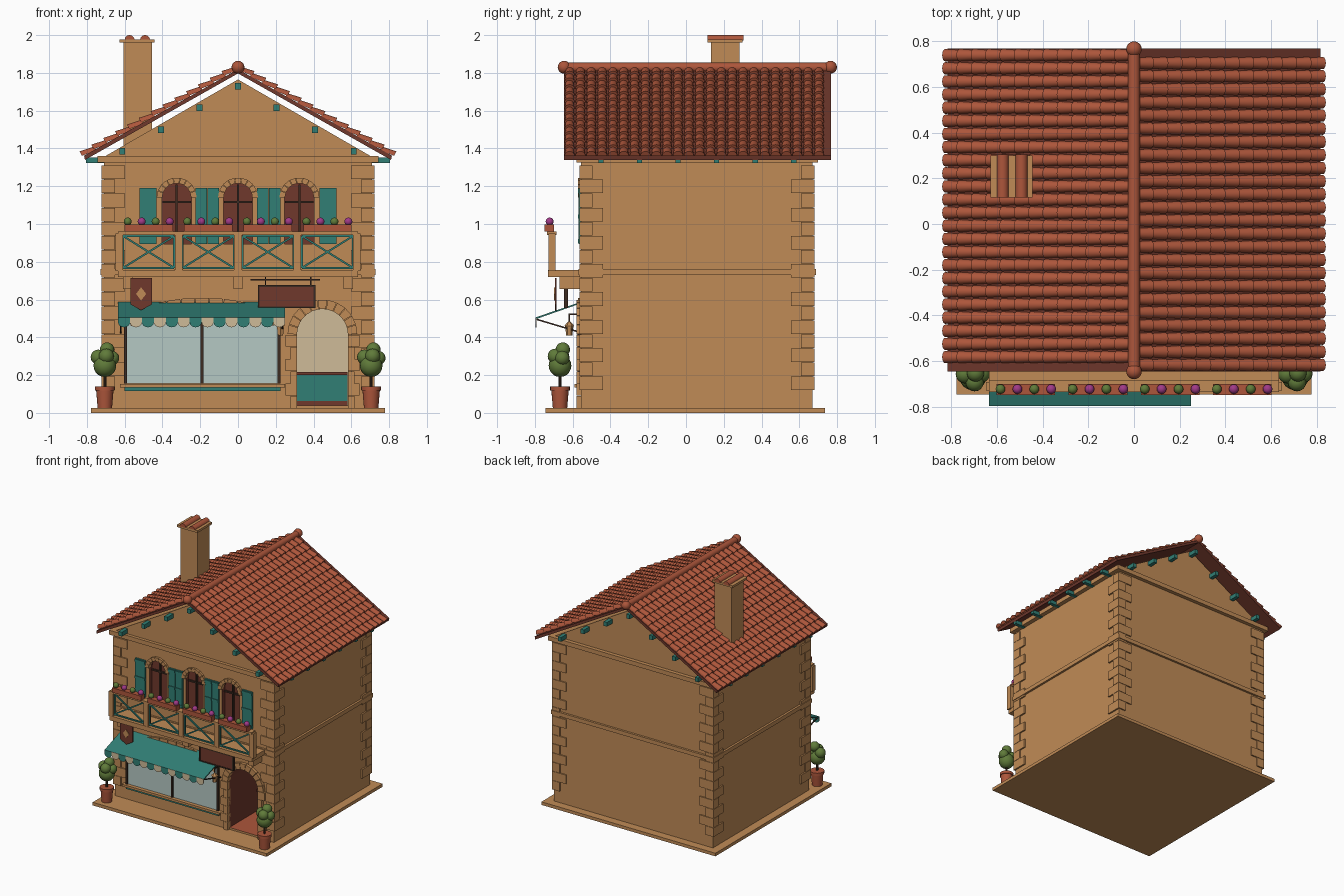
import bpy, bmesh
from math import sin, cos, pi, radians, atan
from mathutils import Vector, Matrix

if "Cube" in bpy.data.objects:
    bpy.data.objects.remove(bpy.data.objects["Cube"])


def colour(name, code):
    lin = []
    for i in (0, 2, 4):
        v = int(code[i:i + 2], 16) / 255
        lin.append(v / 12.92 if v < 0.04 else ((v + 0.055) / 1.055) ** 2.4)
    m = bpy.data.materials.new(name)
    m.use_nodes = True
    m.diffuse_color = (*lin, 1)
    m.node_tree.nodes["Principled BSDF"].inputs["Base Color"].default_value = (*lin, 1)
    return m


STONE = colour("sandstone", "C08B56")
CLAY = colour("terracotta", "AD563B")
TEAL = colour("teal paint", "317F75")
GLASS = colour("pale glass", "B5C8C4")
CREAM = colour("cream", "CFBB98")
MAROON = colour("maroon wood", "70382C")
LEAF = colour("leaf green", "607B3A")
PINK = colour("magenta flower", "A03A88")
DARK = colour("dark iron", "3C2B21")


def finish(name, bm, *mats, smooth=False):
    bmesh.ops.recalc_face_normals(bm, faces=bm.faces)
    me = bpy.data.meshes.new(name)
    bm.to_mesh(me)
    bm.free()
    ob = bpy.data.objects.new(name, me)
    bpy.context.collection.objects.link(ob)
    for m in mats:
        me.materials.append(m)
    if smooth:
        bpy.ops.object.select_all(action='DESELECT')
        ob.select_set(True)
        bpy.context.view_layer.objects.active = ob
        bpy.ops.object.shade_smooth_by_angle(angle=radians(40))
    return ob


def box(bm, x0, x1, y0, y1, z0, z1):
    mid = Vector((x0 + x1, y0 + y1, z0 + z1)) / 2
    size = Matrix.Diagonal((x1 - x0, y1 - y0, z1 - z0, 1))
    bmesh.ops.create_cube(bm, size=1, matrix=Matrix.Translation(mid) @ size)


def boxes(name, mat, items):
    bm = bmesh.new()
    for b in items:
        box(bm, *b)
    return finish(name, bm, mat)


def beam(bm, p, q, w):
    p, q = Vector(p), Vector(q)
    turn = (q - p).to_track_quat('Z', 'Y').to_matrix().to_4x4()
    bmesh.ops.create_cube(bm, size=1, matrix=Matrix.Translation((p + q) / 2) @ turn
                          @ Matrix.Diagonal((w, w, (q - p).length, 1)))


def prism(bm, pts, a, b, axis='y'):
    def put(p, t):
        return (p[0], t, p[1]) if axis == 'y' else (t, p[0], p[1])
    lo = [bm.verts.new(put(p, a)) for p in pts]
    hi = [bm.verts.new(put(p, b)) for p in pts]
    bm.faces.new(lo)
    bm.faces.new(hi[::-1])
    for i in range(len(pts)):
        j = (i + 1) % len(pts)
        bm.faces.new((lo[i], hi[i], hi[j], lo[j]))


def cone(bm, x, y, z0, z1, r0, r1, n=20):
    bmesh.ops.create_cone(bm, cap_ends=True, segments=n, radius1=r0, radius2=r1, depth=z1 - z0,
                          matrix=Matrix.Translation((x, y, (z0 + z1) / 2)))


def ball(bm, x, y, z, r):
    bmesh.ops.create_uvsphere(bm, u_segments=16, v_segments=10, radius=r,
                              matrix=Matrix.Translation((x, y, z)))


def arch(cx, r, z0, spring, n=14):
    arc = [(cx + r * cos(pi * i / n), spring + r * sin(pi * i / n)) for i in range(n + 1)]
    return [(cx + r, z0)] + arc + [(cx - r, z0)]


def voussoirs(bm, cx, cz, r0, r1, a0, a1, n, y0, y1):
    step = (a1 - a0) / n
    for i in range(n):
        s, e = a0 + step * (i + 0.03), a0 + step * (i + 0.97)
        prism(bm, [(cx + r * cos(a), cz + r * sin(a))
                   for r, a in ((r0, s), (r1, s), (r1, e), (r0, e))], y0, y1)


FRONT, BACK, SIDE = -0.555, 0.67, 0.71
WINDOWS = (-0.325, 0, 0.325)
DOOR = 0.447

# House body with the doorway and window recesses cut in
bm = bmesh.new()
prism(bm, [(-SIDE, 0.02), (SIDE, 0.02), (SIDE, 1.355), (0, 1.765), (-SIDE, 1.355)], FRONT, BACK)
body = finish("house_body", bm, STONE, MAROON, CLAY, CREAM)
bm = bmesh.new()
prism(bm, arch(DOOR, 0.135, 0.04, 0.415), -0.7, -0.1)
for x in WINDOWS:
    prism(bm, arch(x, 0.078, 0.895, 1.14), -0.7, -0.52)
cutter = finish("opening_cutter", bm, STONE)
cutter.hide_render = True
mod = body.modifiers.new("openings", 'BOOLEAN')
mod.object, mod.solver = cutter, 'EXACT'
bpy.context.view_layer.objects.active = body
bpy.ops.object.modifier_apply(modifier=mod.name)
bpy.data.objects.remove(cutter)
for f in body.data.polygons:
    c, n = f.center, f.normal
    f.material_index = 0
    if abs(c.x) < 0.7 and FRONT + 0.002 < c.y < 0.6 and 0.03 < c.z < 1.3:
        f.material_index = 1
        if c.z < 0.7 and n.z > 0.5:
            f.material_index = 2
        elif c.z < 0.7 and n.y < -0.5:
            f.material_index = 3

# Base slab, string courses and corner stones
boxes("base_slab", STONE, [(-0.777, 0.777, -0.745, 0.735, 0, 0.025)])
boxes("string_courses", STONE, [(-0.727, 0.727, -0.57, 0.687, 0.73, 0.762),
                                (-0.745, 0.745, -0.58, 0.7, 1.325, 1.36)])
quoins = []
for i in range(16):
    z, wide = 0.12 + i * 0.0745, i % 2
    lx, ly = (0.125, 0.07) if wide else (0.07, 0.125)
    for s in (-1, 1):
        xs = sorted((s * 0.722, s * (0.722 - lx)))
        quoins += [(*xs, -0.565, -0.565 + ly, z, z + 0.072), (*xs, 0.68 - ly, 0.68, z, z + 0.072)]
boxes("corner_stones", STONE, quoins)

# Roof decks and overlapping barrel tiles
SLOPE = 0.565
TILT, LENGTH = atan(SLOPE), 0.935
ROWS, COLUMNS, PITCH = 13, 24, 0.0574
for side, label in ((1, "left"), (-1, "right")):
    bm = bmesh.new()
    prism(bm, [(0, 1.797), (side * 0.81, 1.797 - 0.81 * SLOPE),
               (side * 0.815, 1.819 - 0.81 * SLOPE), (0, 1.819)], -0.645, 0.767)
    finish("roof_deck_" + label, bm, MAROON)
    bm = bmesh.new()
    down = Vector((side * cos(TILT), 0, -sin(TILT)))
    up = Vector((side * sin(TILT), 0, cos(TILT)))
    course = LENGTH / ROWS
    for c in range(COLUMNS):
        y = -side * (0.706 - PITCH * (c + 0.5)) + 0.061
        for r in range(ROWS):
            ends = []
            for u, rad, lift in ((r * course, 0.022, 0), ((r + 1.1) * course, 0.027, 0.011)):
                o = Vector((0, y, 1.815)) + down * u + up * lift
                ends.append([bm.verts.new(o + rad * (Vector((0, cos(pi * k / 8), 0))
                                                     + up * sin(pi * k / 8))) for k in range(9)])
            for k in range(8):
                bm.faces.new((ends[0][k], ends[0][k + 1], ends[1][k + 1], ends[1][k]))
            bm.faces.new(ends[1])
    finish("roof_tiles_" + label, bm, CLAY, smooth=True)
bm = bmesh.new()
bmesh.ops.create_cone(bm, cap_ends=True, segments=20, radius1=0.026, radius2=0.026, depth=1.41,
                      matrix=Matrix.Translation((0, 0.06, 1.828)) @ Matrix.Rotation(pi / 2, 4, 'X'))
for y in (-0.645, 0.765):
    ball(bm, 0, y, 1.83, 0.034)
finish("ridge_cap", bm, CLAY, smooth=True)

# Painted brackets under the eaves and gables
brackets = []
for i in range(6):
    y = -0.45 + i * 0.204
    brackets += [(0.7, 0.805, y - 0.014, y + 0.014, 1.322, 1.352),
                 (-0.805, -0.7, y - 0.014, y + 0.014, 1.322, 1.352)]
for i in range(-3, 4):
    x, z = i * 0.204, 1.73 - abs(i) * 0.204 * SLOPE
    for y in (-0.59, 0.7):
        brackets.append((x - 0.015, x + 0.015, y - 0.04, y + 0.04, z - 0.017, z + 0.017))
boxes("roof_brackets", TEAL, brackets)

# Chimney
boxes("chimney", STONE, [(-0.605, -0.455, 0.133, 0.283, 1.4, 1.96),
                         (-0.627, -0.443, 0.115, 0.3, 1.96, 1.978)])
bm = bmesh.new()
for x in (-0.574, -0.492):
    prism(bm, arch(x, 0.026, 1.972, 1.974), 0.115, 0.305)
finish("chimney_tiles", bm, CLAY, smooth=True)

# Upper windows: stone arches, glazing bars and shutters
bm = bmesh.new()
for x in WINDOWS:
    voussoirs(bm, x, 1.14, 0.076, 0.106, 0, pi, 9, -0.572, -0.54)
finish("window_arches", bm, STONE)
boxes("window_bars", DARK, [b for x in WINDOWS for b in (
    (x - 0.006, x + 0.006, -0.535, -0.515, 0.9, 1.21),
    (x - 0.075, x + 0.075, -0.533, -0.515, 1.11, 1.122))])
leaves = [(-0.522, -0.432), (0.432, 0.522)]
for x in (-0.1625, 0.1625):
    leaves += [(x - 0.062, x - 0.002), (x + 0.002, x + 0.062)]
shutters = []
for a, b in leaves:
    shutters.append((a, b, -0.568, -0.55, 0.895, 1.19))
    shutters += [(a, b, -0.573, -0.56, z, z + 0.02) for z in (0.9, 1.03, 1.165)]
boxes("shutters", TEAL, shutters)

# Balcony with cross-braced panels and flower boxes
slab = [(-0.635, 0.635, -0.73, -0.55, 0.72, 0.757), (-0.635, 0.635, -0.735, -0.685, 0.943, 0.96)]
for i in range(-2, 3):
    x = i * 0.314
    slab.append((x - 0.02, x + 0.02, -0.728, -0.69, 0.75, 0.95))
    if i % 2 == 0:
        slab.append((x * 0.93 - 0.025, x * 0.93 + 0.025, -0.67, -0.55, 0.655, 0.72))
boxes("balcony", STONE, slab)
panels, planters, blooms, bushes = bmesh.new(), [], bmesh.new(), bmesh.new()
for i in range(4):
    x = -0.473 + i * 0.3155
    a, b, lo, hi, y = x - 0.135, x + 0.135, 0.768, 0.936, -0.71
    for p, q in (((a, lo), (b, lo)), ((a, hi), (b, hi)), ((a, lo), (a, hi)),
                 ((b, lo), (b, hi)), ((a, lo), (b, hi)), ((a, hi), (b, lo))):
        beam(panels, (p[0], y, p[1]), (q[0], y, q[1]), 0.01)
    planters.append((x - 0.128, x + 0.128, -0.748, -0.7, 0.96, 0.998))
    for k in range(4):
        ball(blooms if k % 2 else bushes, x + (k - 1.5) * 0.074, -0.722, 1.013, 0.021)
finish("balcony_panels", panels, TEAL)
boxes("flower_boxes", CLAY, planters)
finish("flowers", blooms, PINK, smooth=True)
finish("flower_leaves", bushes, LEAF, smooth=True)

# Shop window
boxes("shop_glass", GLASS, [(-0.59, 0.215, -0.564, -0.55, 0.155, 0.54)])
boxes("shop_window_bars", DARK, [(x - 0.008, x + 0.008, -0.575, -0.55, 0.155, 0.54)
                                 for x in (-0.595, -0.19, 0.217)])
boxes("shop_sill", STONE, [(-0.625, 0.25, -0.59, -0.55, 0.135, 0.153)])
boxes("sill_trim", TEAL, [(-0.6, 0.225, -0.575, -0.55, 0.117, 0.135)])
bm = bmesh.new()
voussoirs(bm, -0.19, -0.39, 0.93, 1, radians(66), radians(114), 11, -0.572, -0.55)
finish("shop_window_arch", bm, STONE)

# Awning with scalloped edge
bm = bmesh.new()
prism(bm, [(-0.555, 0.588), (-0.555, 0.58), (-0.79, 0.498), (-0.795, 0.506)], -0.635, 0.25, 'x')
finish("awning", bm, TEAL)
scallops = bmesh.new(), bmesh.new()
w = 0.885 / 14
for i in range(14):
    x = -0.635 + (i + 0.5) * w
    low = [(x + w / 2 * cos(pi * k / 8), 0.48 - 0.027 * sin(pi * k / 8)) for k in range(9)]
    prism(scallops[i % 2], [(x - w / 2, 0.506), (x + w / 2, 0.506)] + low, -0.797, -0.791)
finish("awning_scallops_teal", scallops[0], TEAL)
finish("awning_scallops_cream", scallops[1], CREAM)
bm = bmesh.new()
for x in (-0.62, 0.235):
    beam(bm, (x, -0.79, 0.495), (x, -0.555, 0.425), 0.008)
finish("awning_arms", bm, DARK)

# Doorway surround and counter inside
bm = bmesh.new()
voussoirs(bm, DOOR, 0.415, 0.135, 0.185, 0, pi, 11, -0.58, -0.54)
for i in range(6):
    z, wide = 0.027 + i * 0.0647, 0.06 if i % 2 else 0.035
    box(bm, DOOR - 0.135 - wide, DOOR - 0.135, -0.58, -0.54, z, z + 0.063)
    box(bm, DOOR + 0.135, DOOR + 0.135 + wide, -0.58, -0.54, z, z + 0.063)
finish("door_surround", bm, STONE)
boxes("counter", TEAL, [(0.313, 0.581, -0.2, -0.105, 0.062, 0.2)])
boxes("counter_top", MAROON, [(0.313, 0.581, -0.21, -0.105, 0.2, 0.216),
                              (0.313, 0.581, -0.195, -0.105, 0.04, 0.062)])

# Hanging sign, banner and lantern
boxes("sign_board", MAROON, [(0.115, 0.4, -0.642, -0.63, 0.563, 0.668)])
boxes("sign_frame", DARK, [
    (0.105, 0.41, -0.646, -0.626, 0.555, 0.564), (0.105, 0.41, -0.646, -0.626, 0.667, 0.676),
    (0.105, 0.115, -0.646, -0.626, 0.555, 0.676), (0.4, 0.41, -0.646, -0.626, 0.555, 0.676),
    (0.065, 0.435, -0.64, -0.632, 0.702, 0.71),
    (0.142, 0.148, -0.64, -0.632, 0.67, 0.72), (0.382, 0.388, -0.64, -0.632, 0.67, 0.72)])
bm = bmesh.new()
prism(bm, [(-0.57, 0.715), (-0.57, 0.575), (-0.513, 0.543), (-0.455, 0.575), (-0.455, 0.715)], -0.694, -0.686)
finish("banner", bm, MAROON)
bm = bmesh.new()
prism(bm, [(-0.513, 0.665), (-0.54, 0.63), (-0.513, 0.595), (-0.486, 0.63)], -0.698, -0.693)
finish("banner_diamond", bm, STONE)
bm = bmesh.new()
cone(bm, 0.225, -0.618, 0.41, 0.46, 0.016, 0.022, 6)
cone(bm, 0.225, -0.618, 0.46, 0.485, 0.027, 0.005, 6)
finish("lantern", bm, STONE)
boxes("lantern_bracket", DARK, [(0.221, 0.229, -0.622, -0.55, 0.518, 0.526),
                                (0.222, 0.228, -0.621, -0.615, 0.48, 0.522)])

# Potted shrubs on both sides of the front
for s, label in ((1, "left"), (-1, "right")):
    x, y = s * 0.705, -0.667
    bm = bmesh.new()
    cone(bm, x, y, 0.025, 0.12, 0.038, 0.046)
    cone(bm, x, y, 0.118, 0.14, 0.052, 0.052)
    finish("pot_" + label, bm, CLAY, smooth=True)
    bm = bmesh.new()
    cone(bm, x, y, 0.13, 0.23, 0.008, 0.008, 8)
    finish("shrub_stem_" + label, bm, DARK)
    bm = bmesh.new()
    for dx, dy, z, r in ((0, 0, 0.25, 0.06), (-0.035, 0.01, 0.295, 0.04), (0.038, 0.012, 0.29, 0.038),
                         (0.008, -0.025, 0.3, 0.04), (0.012, 0.015, 0.335, 0.038)):
        ball(bm, x + dx, y + dy, z, r)
    finish("shrub_" + label, bm, LEAF, smooth=True)
